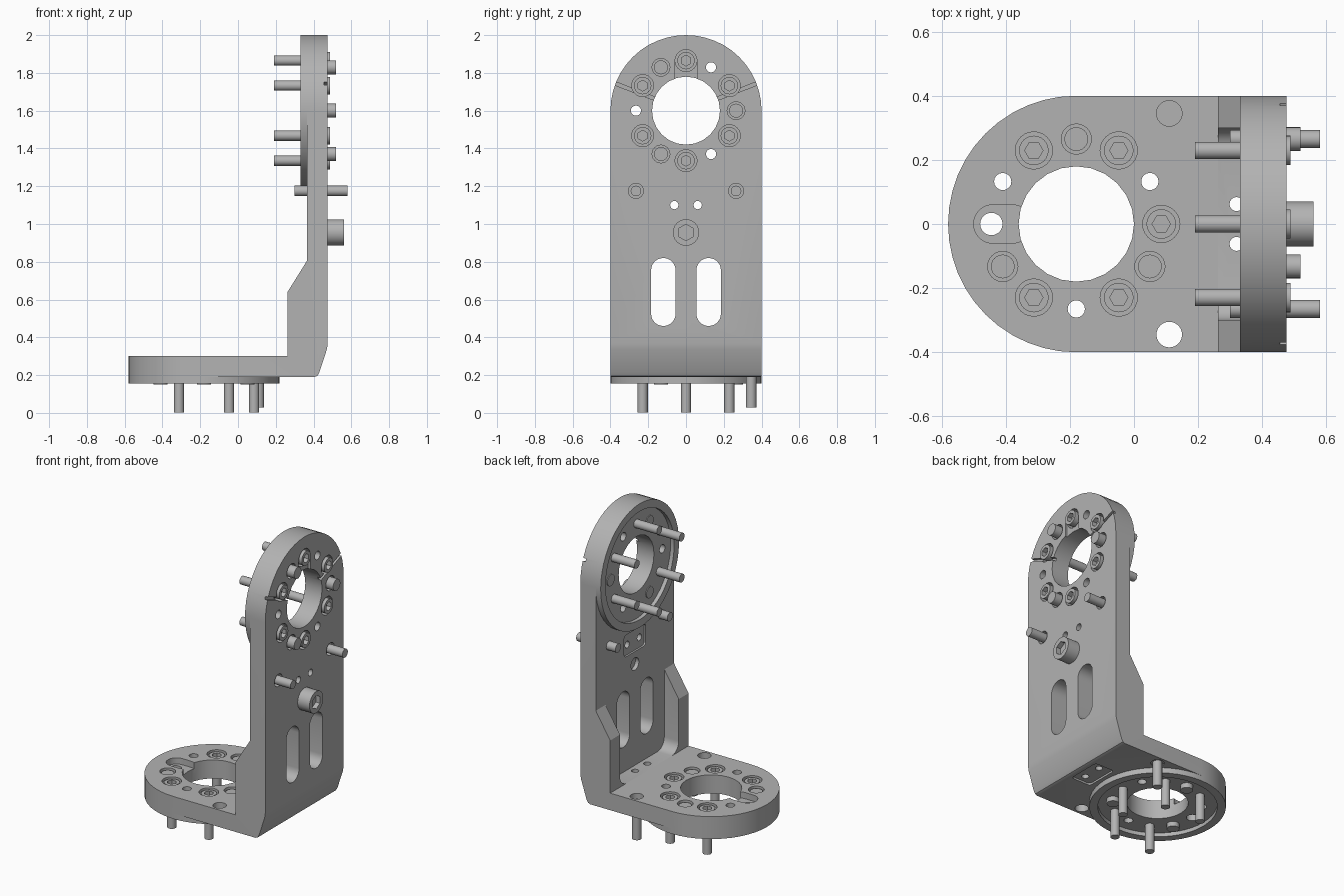
import bpy, bmesh
from math import sin, cos, pi, radians
from mathutils import Matrix, Vector

if "Cube" in bpy.data.objects:
    bpy.data.objects.remove(bpy.data.objects["Cube"], do_unlink=True)

grey = bpy.data.materials.new("machined grey")
grey.use_nodes = True
grey.diffuse_color = (0.45, 0.45, 0.45, 1)
grey.node_tree.nodes["Principled BSDF"].inputs["Base Color"].default_value = (0.45, 0.45, 0.45, 1)


def frame(u, v, w, origin):
    """Local axes u, v, w placed at an origin."""
    m = Matrix((u, v, w)).transposed().to_4x4()
    m.translation = Vector(origin)
    return m


# Both flanges share one layout: u points to the corner, w away from the mounting face
BASE = frame((1, 0, 0), (0, 1, 0), (0, 0, 1), (-0.18, 0, 0.155))
WALL = frame((0, 0, -1), (0, 1, 0), (1, 0, 0), (0.33, 0, 1.6))
SIDE = frame((1, 0, 0), (0, 0, 1), (0, -1, 0), (0, 0, 0))
THICK = 0.145
STEP = 0.035
BOLT_CIRCLE = 0.265


def circle(r, u=0, v=0, n=24):
    return [(u + r * cos(2 * pi * i / n), v + r * sin(2 * pi * i / n)) for i in range(n)]


def rounded(u0, u1, v0, v1, r, n=6):
    """Rectangle with rounded corners."""
    pts = []
    corners = [(u1 - r, v1 - r), (u0 + r, v1 - r), (u0 + r, v0 + r), (u1 - r, v0 + r)]
    for k, (u, v) in enumerate(corners):
        for i in range(n + 1):
            a = pi / 2 * (k + i / n)
            p = (u + r * cos(a), v + r * sin(a))
            if not pts or (Vector(p) - Vector(pts[-1])).length > 1e-4:
                pts.append(p)
    if (Vector(pts[0]) - Vector(pts[-1])).length < 1e-4:
        pts.pop()
    return pts


def polar(deg, r=BOLT_CIRCLE):
    return r * cos(radians(deg)), r * sin(radians(deg))


def prism(name, pts, w0, w1, fr):
    """Extrude an outline along the w axis of a frame."""
    bm = bmesh.new()
    face = bm.faces.new([bm.verts.new((u, v, w0)) for u, v in pts])
    ext = bmesh.ops.extrude_face_region(bm, geom=[face])
    top = [g for g in ext["geom"] if isinstance(g, bmesh.types.BMVert)]
    bmesh.ops.translate(bm, verts=top, vec=(0, 0, w1 - w0))
    bm.transform(fr)
    bmesh.ops.recalc_face_normals(bm, faces=bm.faces)
    mesh = bpy.data.meshes.new(name)
    bm.to_mesh(mesh)
    bm.free()
    mesh.materials.append(grey)
    ob = bpy.data.objects.new(name, mesh)
    bpy.context.collection.objects.link(ob)
    return ob


def combine(ob, other, op="DIFFERENCE"):
    mod = ob.modifiers.new("bool", "BOOLEAN")
    mod.operation, mod.object, mod.solver = op, other, "EXACT"
    bpy.context.view_layer.objects.active = ob
    bpy.ops.object.modifier_apply(modifier=mod.name)
    bpy.data.objects.remove(other, do_unlink=True)


def cut(ob, pts, w0, w1, fr):
    combine(ob, prism("cutter", pts, w0, w1, fr))


def screw(name, u, v, fr, tip, seat, top, shaft_r=0.027, head_r=0.046):
    """Socket head screw: hex recess in the head, slim shaft."""
    head = prism(name + "_head", circle(head_r, u, v), seat, top, fr)
    cut(head, circle(head_r * 0.62, u, v, 6), top - 0.03, top + 0.02, fr)
    prism(name + "_shaft", circle(shaft_r, u, v, 20), tip, seat, fr)


# Bracket: bent side profile joined with two round flanges
profile = [(-0.18, 0.19), (0.405, 0.19), (0.42, 0.196), (0.431, 0.215), (0.47, 0.335),
           (0.475, 0.365), (0.475, 1.6), (0.365, 1.6), (0.365, 0.805), (0.262, 0.64),
           (0.262, 0.3), (-0.18, 0.3)]
bracket = prism("bracket", profile, -0.4, 0.4, SIDE)
for fr in (BASE, WALL):
    combine(bracket, prism("flange", circle(0.4, n=48), 0, THICK, fr), "UNION")

# Pocket between the two side ribs
cut(bracket, rounded(0.6, 1.3, -0.3, 0.3, 0.07), -0.3, STEP, WALL)

# Openings common to both flanges
for fr in (BASE, WALL):
    cut(bracket, circle(0.35, n=48), -0.1, 0.025, fr)
    cut(bracket, circle(0.18, n=24), -0.1, 0.3, fr)
    for deg in (30, 150, 270):
        cut(bracket, circle(0.027, *polar(deg), 16), -0.1, 0.3, fr)
    for deg in (90, 210, 330):
        cut(bracket, circle(0.047, *polar(deg)), 0.11, 0.3, fr)
    for deg in (0, 60, 120, 240, 300):
        cut(bracket, circle(0.058, *polar(deg)), 0.095, 0.3, fr)
    # shallow label recess with two small holes
    cut(bracket, rounded(0.425, 0.565, -0.11, 0.11, 0.02), -0.05, STEP + 0.012, fr)
    for s in (-1, 1):
        cut(bracket, circle(0.022, 0.5, s * 0.062, 16), -0.1, 0.2, fr)

# Base: keyed slot with hole, and two outer dowel holes
cut(bracket, rounded(-0.32, -0.14, -0.06, 0.06, 0.059), 0.105, 0.3, BASE)
cut(bracket, circle(0.035, -BOLT_CIRCLE, 0, 20), -0.1, 0.3, BASE)
for s in (-1, 1):
    cut(bracket, circle(0.04, 0.29, s * 0.345), -0.1, 0.3, BASE)

# Wall: top counterbore, shallow slot, slits, long slots and dowel holes
cut(bracket, circle(0.058, -BOLT_CIRCLE, 0), 0.095, 0.3, WALL)
cut(bracket, rounded(-0.26, -0.14, -0.06, 0.06, 0.005, 2), 0.13, 0.3, WALL)
for s in (-1, 1):
    d = Vector((-sin(radians(21)), s * cos(radians(21))))
    n = Vector((-d.y, d.x)) * 0.009
    slit = [d * 0.17 - n, d * 0.45 - n, d * 0.45 + n, d * 0.17 + n]
    cut(bracket, slit, 0.125, 0.3, WALL)
    cut(bracket, rounded(0.78, 1.14, s * 0.12 - 0.065, s * 0.12 + 0.065, 0.0649), -0.1, 0.3, WALL)
    cut(bracket, circle(0.04, 0.425, s * 0.265), 0.11, 0.3, WALL)
cut(bracket, circle(0.04, 0.645, 0), 0, 0.06, WALL)

# Fasteners on each flange
for label, fr, angles, tip, top, pin0, pin1 in (
        ("base", BASE, (0, 60, 120, 240, 300), -0.152, 0.138, -0.006, 0.135),
        ("wall", WALL, (0, 60, 120, 180, 240, 300), -0.14, 0.158, 0.02, 0.19)):
    for deg in angles:
        screw(f"{label}_screw_{deg}", *polar(deg), fr, tip, 0.09, top)
    for deg in (90, 210, 330):
        prism(f"{label}_bushing_{deg}", circle(0.037, *polar(deg)), pin0, pin1, fr)

# Long dowels, single base dowel and the large clamp screw
for side, s in (("left", 1), ("right", -1)):
    prism(f"wall_dowel_{side}", circle(0.028, 0.425, s * 0.265, 20), -0.03, 0.25, WALL)
prism("base_dowel", circle(0.028, 0.29, 0.345, 20), -0.127, 0.06, BASE)
prism("base_dowel_sleeve", circle(0.04, 0.29, 0.345), 0.04, 0.11, BASE)
screw("clamp_screw", 0.645, 0, WALL, 0.06, 0.14, 0.23, 0.035, 0.07)

# Smooth round walls, keep machined edges crisp
bpy.ops.object.select_all(action="DESELECT")
for ob in bpy.context.scene.objects:
    if ob.type == "MESH" and grey.name in ob.data.materials:
        ob.select_set(True)
        bpy.context.view_layer.objects.active = ob
bpy.ops.object.shade_smooth_by_angle(angle=radians(30))
